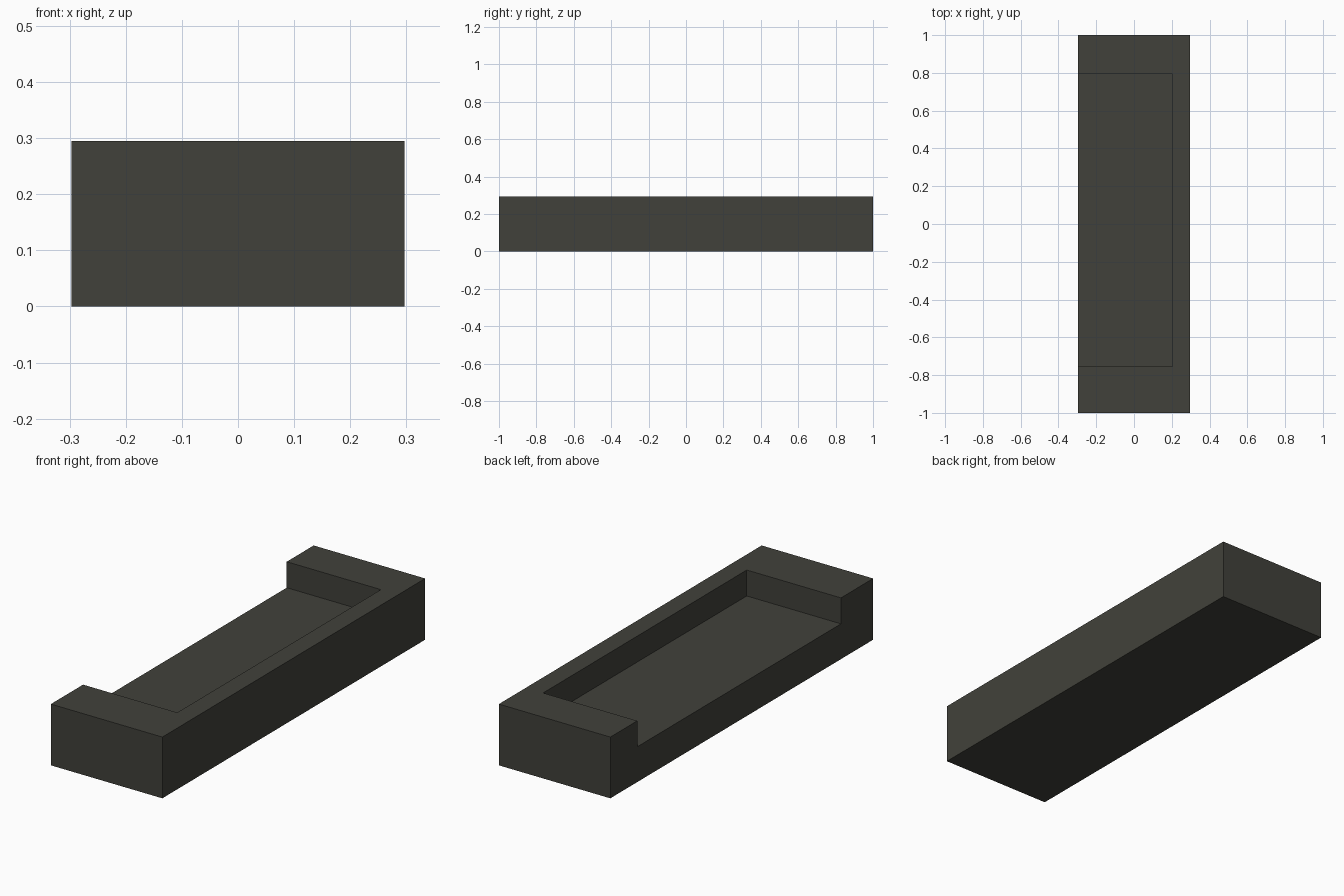
import bpy

if "Cube" in bpy.data.objects:
    bpy.data.objects.remove(bpy.data.objects["Cube"])

# Overall size and the recess, open on the left side
HALF_X, HALF_Y, TOP = 0.297, 1.0, 0.295
FLOOR = 0.17
RECESS_X = 0.205
RECESS_Y = (-0.755, 0.795)


def box(name, lo, hi):
    bpy.ops.mesh.primitive_cube_add(size=1)
    ob = bpy.context.object
    ob.name = name
    for v in ob.data.vertices:
        v.co = [l if c < 0 else h for c, l, h in zip(v.co, lo, hi)]
    return ob


# Solid block
tray = box("tray_block", (-HALF_X, -HALF_Y, 0), (HALF_X, HALF_Y, TOP))

# Recess cut out of the top, leaving a three-sided rim
cutter = box("recess_cutter", (-HALF_X - 0.2, RECESS_Y[0], FLOOR),
             (RECESS_X, RECESS_Y[1], TOP + 0.2))
cutter.hide_render = True
mod = tray.modifiers.new("recess", 'BOOLEAN')
mod.operation = 'DIFFERENCE'
mod.solver = 'EXACT'
mod.object = cutter
bpy.context.view_layer.objects.active = tray
bpy.ops.object.modifier_apply(modifier=mod.name)
bpy.data.objects.remove(cutter, do_unlink=True)

# Single dark stone colour
mat = bpy.data.materials.new("dark_grey")
mat.diffuse_color = (0.053, 0.053, 0.043, 1)
mat.use_nodes = True
mat.node_tree.nodes["Principled BSDF"].inputs["Base Color"].default_value = mat.diffuse_color
tray.data.materials.clear()
tray.data.materials.append(mat)
